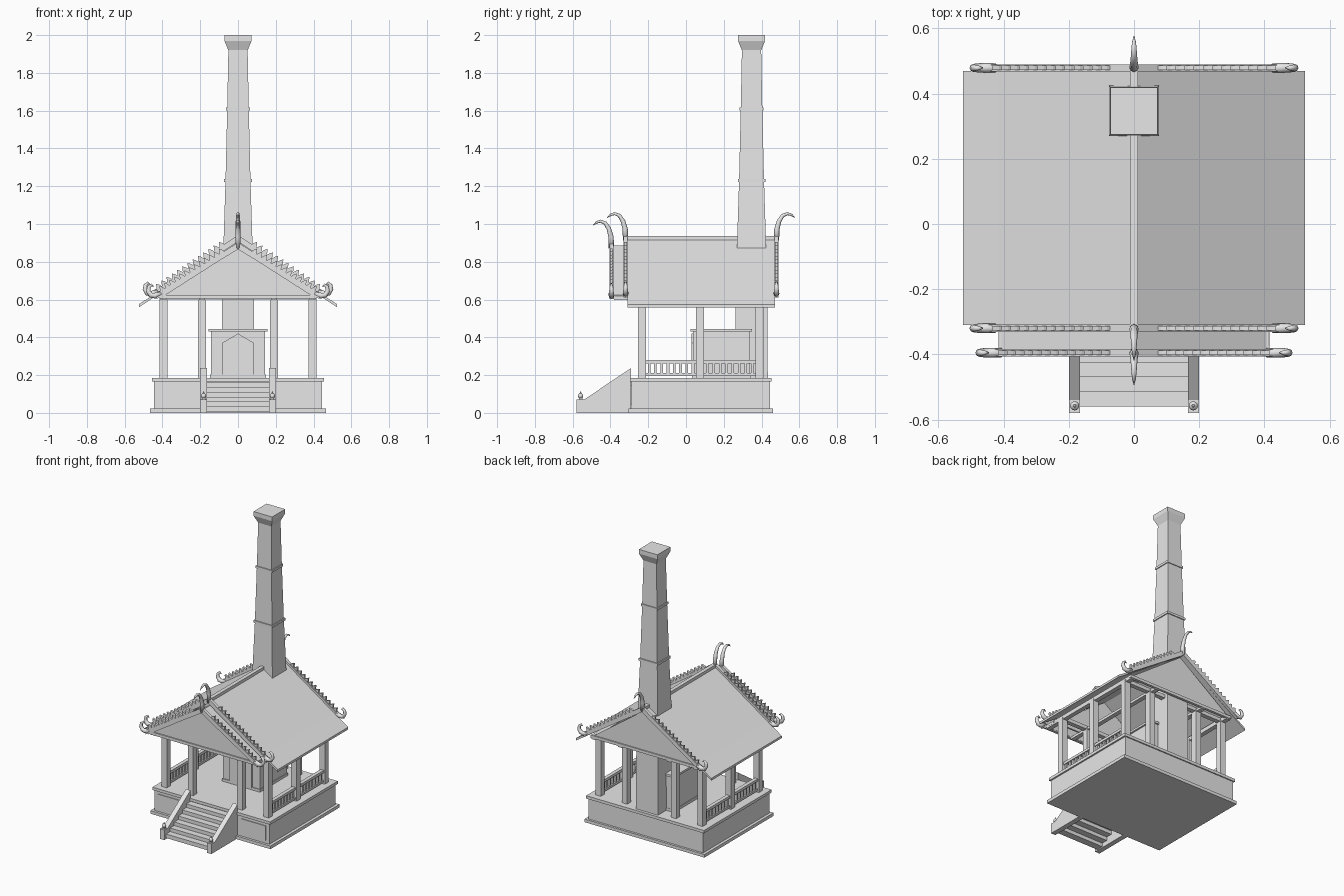
import bpy, bmesh
from mathutils import Vector
from math import sin, cos, tau

cube = bpy.data.objects.get("Cube")
if cube:
    bpy.data.objects.remove(cube, do_unlink=True)

stone = bpy.data.materials.new("plain_grey")
stone.use_nodes = True
GREY = (0.8, 0.8, 0.8, 1)
stone.diffuse_color = GREY
stone.node_tree.nodes["Principled BSDF"].inputs["Base Color"].default_value = GREY


def finish(name, bm, smooth=False):
    bmesh.ops.recalc_face_normals(bm, faces=bm.faces)
    mesh = bpy.data.meshes.new(name)
    for f in bm.faces:
        f.smooth = smooth
    bm.to_mesh(mesh)
    bm.free()
    mesh.materials.append(stone)
    obj = bpy.data.objects.new(name, mesh)
    bpy.context.collection.objects.link(obj)
    return obj


PLACE = {
    "x": lambda a, p: (a, p[0], p[1]),
    "y": lambda a, p: (p[0], a, p[1]),
    "z": lambda a, p: (p[0], p[1], a),
}


def add_prism(bm, axis, pts, a, b):
    """Extrude a flat outline along an axis from a to b."""
    lo, hi = [[bm.verts.new(PLACE[axis](t, p)) for p in pts] for t in (a, b)]
    bm.faces.new(lo)
    bm.faces.new(hi)
    for i in range(len(pts)):
        j = (i + 1) % len(pts)
        bm.faces.new((lo[i], lo[j], hi[j], hi[i]))


def prism(name, axis, pts, a, b):
    bm = bmesh.new()
    add_prism(bm, axis, pts, a, b)
    return finish(name, bm)


def add_box(bm, x0, x1, y0, y1, z0, z1):
    add_prism(bm, "z", [(x0, y0), (x1, y0), (x1, y1), (x0, y1)], z0, z1)


def box(name, *ext):
    bm = bmesh.new()
    add_box(bm, *ext)
    return finish(name, bm)


def tube(name, path, radii, across, sides=8):
    """Tapered tube along a path lying in the plane square to 'across'."""
    bm = bmesh.new()
    path = [Vector(p) for p in path]
    across = Vector(across)
    rings = []
    for i, p in enumerate(path):
        along = path[min(i + 1, len(path) - 1)] - path[max(i - 1, 0)]
        side = along.cross(across).normalized()
        rings.append([bm.verts.new(p + radii[i] * (side * cos(tau * k / sides)
                      + across * sin(tau * k / sides))) for k in range(sides)])
    for r, s in zip(rings, rings[1:]):
        for k in range(sides):
            m = (k + 1) % sides
            bm.faces.new((r[k], r[m], s[m], s[k]))
    bm.faces.new(rings[0])
    bm.faces.new(rings[-1])
    return finish(name, bm, True)


# Plinth with base and top mouldings
box("plinth_base", -.465, .465, -.305, .46, 0, .022)
box("plinth_body", -.445, .445, -.288, .445, .022, .165)
box("plinth_top", -.456, .456, -.296, .453, .165, .185)
for s in (-1, 1):
    x0, x1 = sorted((s * .23, s * .42))
    box("plinth_panel", x0, x1, -.293, -.288, .045, .145)

# Stairs with sloping side walls and ball finials
bm = bmesh.new()
STEPS = 6
for i in range(STEPS):
    y = -.56 + i * .045
    z = .035 + i * .025
    add_box(bm, -.168, .168, y, y + .05, z - .028, z)
finish("stairs", bm)
for s in (-1, 1):
    x0, x1 = sorted((s * .165, s * .2))
    wall = [(-.58, 0), (-.58, .07), (-.54, .07), (-.29, .238), (-.29, 0)]
    prism("stair_wall", "x", wall, x0, x1)
    bm = bmesh.new()
    bmesh.ops.create_uvsphere(bm, u_segments=12, v_segments=8, radius=.014)
    bmesh.ops.translate(bm, verts=bm.verts, vec=(s * .182, -.558, .09))
    finish("stair_ball", bm, True)
    tube("stair_ball_tip", [(s * .182, -.558, .1), (s * .182, -.558, .112)], [.006, .002], (1, 0, 0))
    box("stair_ball_foot", s * .182 - .009, s * .182 + .009, -.567, -.549, .07, .08)

# Columns
H = .021
ROWS = (-.233, .075, .388)
for s in (-1, 1):
    for cx, ys in ((.395, ROWS), (.19, (ROWS[0], ROWS[2]))):
        for cy in ys:
            x = s * cx
            box("column", x - H, x + H, cy - H, cy + H, .185, .61)

    # Side railings with balusters
    x = s * .395
    for a, b in zip(ROWS, ROWS[1:]):
        a, b = a + H, b - H
        bm = bmesh.new()
        add_box(bm, x - .013, x + .013, a, b, .262, .28)
        add_box(bm, x - .012, x + .012, a, b, .195, .21)
        for i in range(8):
            y = a + (b - a) * (i + .5) / 8
            add_box(bm, x - .007, x + .007, y - .007, y + .007, .21, .262)
        finish("railing", bm)

    # Long roof beams
    for cx in (.395, .19):
        top = .625 if cx > .3 else .615
        box("long_beam", s * cx - .016, s * cx + .016, -.38, .46, .597, top)
for cy in (ROWS[0], ROWS[2]):
    box("cross_beam", -.41, .41, cy - .016, cy + .016, .6, .625)

# Furnace chamber with slab and door surround
box("chamber", -.143, .143, .038, .34, .185, .43)
box("chamber_slab", -.155, .155, .025, .35, .43, .445)
prism("chamber_door", "y", [(-.085, .2), (.085, .2), (.085, .37), (0, .42), (-.085, .37)], .03, .038)
box("chamber_foot", -.148, .148, .032, .342, .185, .203)

# Tapered chimney with a flared cap and bands
bm = bmesh.new()
rings = []
for z, r in ((.185, .086), (.7, .083), (1.23, .066), (1.61, .057), (1.92, .051), (1.97, .072), (2, .072)):
    rings.append([bm.verts.new((i * r, .347 + j * r, z)) for i, j in ((-1, -1), (1, -1), (1, 1), (-1, 1))])
for r, s in zip(rings, rings[1:]):
    for k in range(4):
        m = (k + 1) % 4
        bm.faces.new((r[k], r[m], s[m], s[k]))
bm.faces.new(rings[0])
bm.faces.new(rings[-1])
finish("chimney", bm)
for z, r in ((1.23, .073), (1.61, .063)):
    box("chimney_band", -r, r, .347 - r, .347 + r, z - .008, z + .008)

# Main roof, lower porch roof and ridge
T = .016


def roof(name, half, y0, y1):
    left = [(-x, z) for x, z in reversed(half[1:])]
    upper = left + half
    lower = [(x, z - T) for x, z in reversed(upper)]
    prism(name, "y", upper + lower, y0, y1)


roof("main_roof", [(0, .925), (.415, .647), (.525, .575)], -.31, .47)
roof("porch_roof", [(0, .885), (.415, .62)], -.4, -.3)
box("ridge", -.013, .013, -.315, .475, .905, .937)

# Gable walls with a raised border
for name, y, out, apex in (("front_gable", -.385, -1, .878), ("middle_gable", -.305, -1, .905), ("back_gable", .455, 1, .905)):
    y0, y1 = sorted((y, y - out * .012))
    prism(name, "y", [(-.41, .612), (.41, .612), (0, apex)], y0, y1)
    y0, y1 = sorted((y - out * .01, y + out * .008))
    if name != "middle_gable":
        box(name + "_sill", -.415, .415, y0, y1, .605, .625)


# Bargeboards with a row of teeth, curled ends and a horned finial
def gable_trim(y, out, apex, end_x, end_z):
    bm = bmesh.new()
    slope = (end_z - apex) / end_x
    for s in (-1, 1):
        board = [(0, apex), (end_x, end_z), (end_x, end_z - .03), (0, apex - .036)]
        add_prism(bm, "y", [(s * x, z) for x, z in board], y - .011, y + .011)
        count = 13
        step = (end_x - .09) / count
        for i in range(count):
            a = .07 + i * step
            b = a + step
            za, zb = apex + slope * a, apex + slope * b
            tooth = [(a, za - .004), (a + step * .45, za + .004), (b + .004, zb + .028), (b, zb - .004)]
            add_prism(bm, "y", [(s * x, z) for x, z in tooth], y - .007, y + .007)
        curl = [(-.025, .002), (.008, -.012), (.03, -.008), (.043, .012), (.04, .034), (.026, .046), (.014, .038)]
        tube("curled_end", [(s * (end_x + dx), y, end_z + dz) for dx, dz in curl],
             [.014, .015, .014, .012, .010, .007, .002], (0, 1, 0))
    finish("bargeboard", bm)
    horn = [(0, -.03), (.002, .03), (.013, .072), (.033, .103), (.058, .113), (.08, .106), (.098, .09)]
    tube("horn_finial", [(0, y + out * dy, apex + dz) for dy, dz in horn],
         [.014, .014, .012, .010, .008, .006, .001], (1, 0, 0))


gable_trim(-.395, -1, .902, .432, .632)
gable_trim(-.32, -1, .942, .45, .642)
gable_trim(.479, 1, .942, .45, .642)
